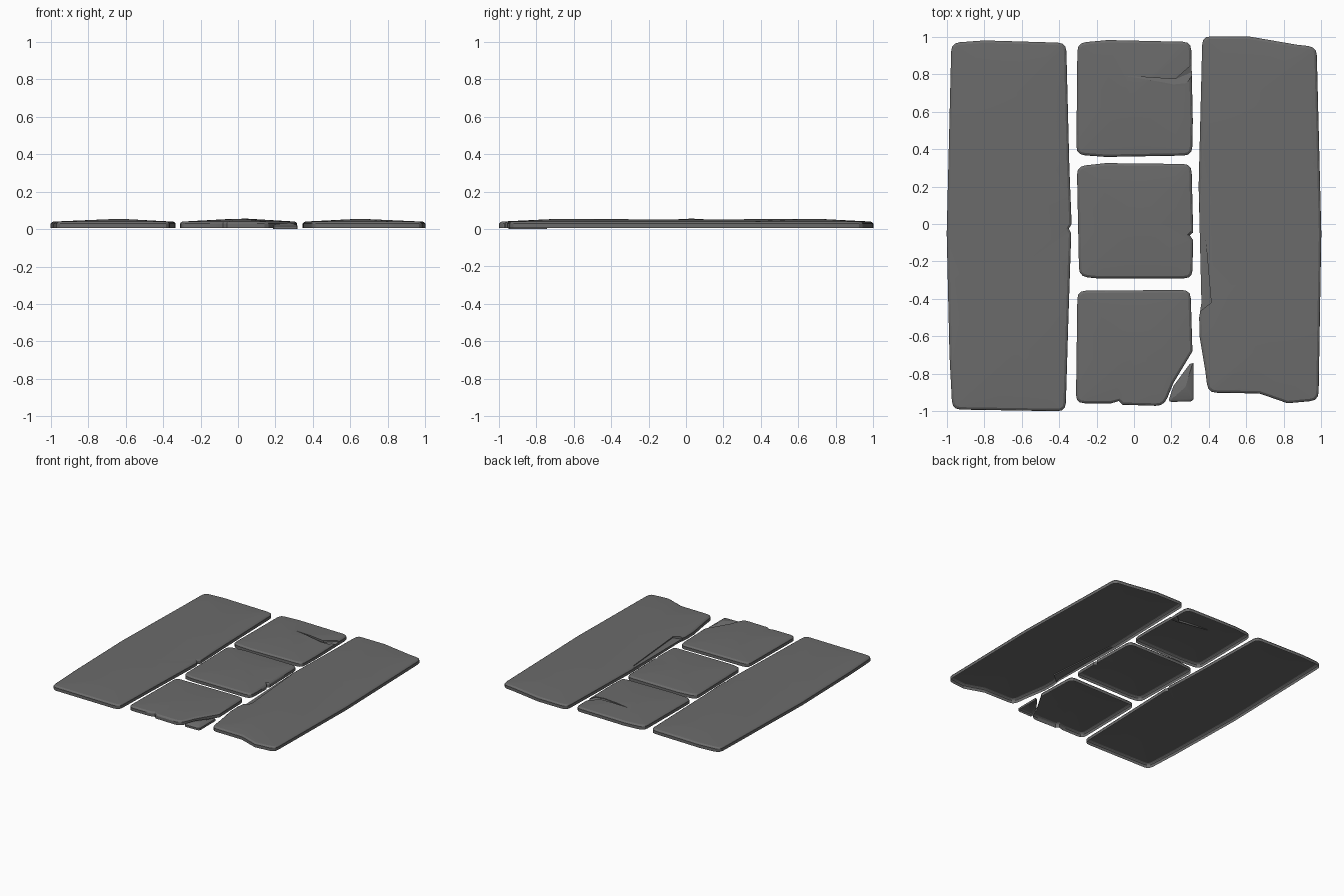
import bpy, bmesh, math
from mathutils import Vector

if "Cube" in bpy.data.objects:
    bpy.data.objects.remove(bpy.data.objects["Cube"])

stone = bpy.data.materials.new("dark_stone")
stone.diffuse_color = (0.147, 0.147, 0.147, 1)
stone.use_nodes = True
stone.node_tree.nodes["Principled BSDF"].inputs["Base Color"].default_value = stone.diffuse_color


def soften(pts, radius=0.045):
    """Round the big corners of an outline and split its long edges."""
    out, n = [], len(pts)
    for i, p in enumerate(pts):
        c = Vector(p)
        a, b = Vector(pts[i - 1]) - c, Vector(pts[(i + 1) % n]) - c
        if a.angle(b) < math.radians(125) and min(a.length, b.length) > 0.08:
            s, e = c + a.normalized() * radius, c + b.normalized() * radius
            for t in (0, 0.33, 0.67, 1):
                out.append(s * (1 - t) ** 2 + c * 2 * t * (1 - t) + e * t * t)
        else:
            out.append(c)
    res = []
    for i, p in enumerate(out):
        q = out[(i + 1) % len(out)]
        steps = max(1, math.ceil((q - p).length / 0.22))
        res += [p.lerp(q, j / steps) for j in range(steps)]
    return res


def slab(name, outline, spine, radius=0.045, z0=0.005, edge=0.035):
    """Worn stone: bevelled rim rising gently to a crown along the spine."""
    pts = soften(outline, radius)
    n = len(pts)
    normals = []
    for i in range(n):
        d = (pts[(i + 1) % n] - pts[i]).normalized() + (pts[i] - pts[i - 1]).normalized()
        normals.append(Vector((-d.y, d.x)).normalized())
    bm = bmesh.new()
    rings = []
    for inset, z in ((0, z0), (0, z0 + edge * 0.67),
                     (0.004, z0 + edge * 0.83), (0.013, z0 + edge)):
        rings.append([bm.verts.new((*(p + nor * inset), z)) for p, nor in zip(pts, normals)])
    # Every rim point runs up to its nearest crown point
    rings.append([bm.verts.new(min(spine, key=lambda s: (Vector(s[:2]) - p).length)) for p in pts])
    bm.faces.new(rings[0][::-1])
    for lo, hi in zip(rings, rings[1:]):
        for i in range(n):
            j = (i + 1) % n
            bm.faces.new((lo[i], lo[j], hi[j], hi[i]))
    bmesh.ops.remove_doubles(bm, verts=bm.verts, dist=0.0005)
    bmesh.ops.recalc_face_normals(bm, faces=bm.faces)
    return finish(name, bm)


def finish(name, bm):
    me = bpy.data.meshes.new(name)
    bm.to_mesh(me)
    bm.free()
    me.materials.append(stone)
    ob = bpy.data.objects.new(name, me)
    bpy.context.collection.objects.link(ob)
    return ob


def gouge(target, pts):
    """Cut a shallow crack; each point is x, y and the depth level."""
    bm = bmesh.new()
    low = [bm.verts.new(p) for p in pts]
    high = [bm.verts.new((x, y, 0.1)) for x, y, z in pts]
    bm.faces.new(low[::-1])
    bm.faces.new(high)
    for i in range(len(pts)):
        j = (i + 1) % len(pts)
        bm.faces.new((low[i], low[j], high[j], high[i]))
    bmesh.ops.triangulate(bm, faces=bm.faces)
    bmesh.ops.recalc_face_normals(bm, faces=bm.faces)
    cutter = finish("crack_cutter", bm)
    cutter.hide_render = True
    mod = target.modifiers.new("crack", 'BOOLEAN')
    mod.operation, mod.solver, mod.object = 'DIFFERENCE', 'EXACT', cutter
    bpy.context.view_layer.objects.active = target
    bpy.ops.object.modifier_apply(modifier=mod.name)
    bpy.data.objects.remove(cutter)


def open_bottom(ob):
    """The stones are hollow shells: drop the flat underside."""
    bm = bmesh.new()
    bm.from_mesh(ob.data)
    under = [f for f in bm.faces if f.normal.z < -0.9]
    bmesh.ops.delete(bm, geom=under, context='FACES')
    bm.to_mesh(ob.data)
    bm.free()


# Two long slabs, the right one flaked along its inner edge
ridge = ((-0.68, 0.055), (-0.25, 0.052), (0.25, 0.052), (0.7, 0.055))
left = slab("left_slab", [
    (-0.97, -0.99), (-0.365, -1.0), (-0.35, -0.5), (-0.335, -0.05), (-0.348, -0.025),
    (-0.333, 0.0), (-0.345, 0.3), (-0.362, 0.967), (-0.8, 0.98), (-0.975, 0.967),
    (-1.0, -0.05), (-0.985, -0.7)], [(-0.63, y, z) for y, z in ridge])
right = slab("right_slab", [
    (0.395, -0.90), (0.67, -0.905), (0.82, -0.957), (0.985, -0.942), (1.0, -0.05),
    (0.975, 0.945), (0.87, 0.957), (0.62, 1.0), (0.365, 1.002), (0.345, 0.2),
    (0.36, -0.42), (0.348, -0.5), (0.35, -0.6), (0.38, -0.78)],
    [(0.65, y, z) for y, z in ridge])
gouge(right, [(0.33, 0.2, 0.028), (0.33, -0.46, 0.014), (0.36, -0.46, 0.02),
              (0.412, -0.42, 0.032), (0.362, 0.15, 0.034)])

# Three middle slabs, the back one cracked
back = slab("back_square", [
    (-0.308, 0.37), (-0.15, 0.358), (0.31, 0.366), (0.314, 0.55), (0.305, 0.972),
    (-0.14, 0.982), (-0.302, 0.967)], [(-0.02, 0.68, 0.055)])
gouge(back, [(-0.04, 0.79, 0.046), (0.15, 0.757, 0.041), (0.21, 0.745, 0.038),
             (0.28, 0.752, 0.034), (0.33, 0.82, 0.022), (0.33, 0.87, 0.034),
             (0.22, 0.773, 0.028)])
middle = slab("middle_square", [
    (-0.293, -0.28), (-0.2, -0.29), (0.312, -0.29), (0.315, -0.085), (0.298, -0.06),
    (0.316, -0.045), (0.307, 0.32), (-0.15, 0.325), (-0.305, 0.308)], [(0.04, 0.03, 0.056)])
front = slab("front_square", [
    (-0.31, -0.957), (-0.12, -0.957), (-0.08, -0.945), (-0.06, -0.965), (0.16, -0.972),
    (0.21, -0.85), (0.312, -0.68), (0.302, -0.352), (-0.302, -0.356)], [(0.02, -0.65, 0.055)])

# Broken-off corner piece, sunk a little
chip = slab("broken_corner", [
    (0.182, -0.95), (0.318, -0.947), (0.318, -0.742), (0.298, -0.747), (0.21, -0.865)],
    [(0.275, -0.87, 0.035)], 0.02, 0.0, 0.025)

for ob in (left, right, back, middle, front, chip):
    open_bottom(ob)
    bpy.ops.object.select_all(action='DESELECT')
    ob.select_set(True)
    bpy.context.view_layer.objects.active = ob
    bpy.ops.object.shade_smooth_by_angle(angle=math.radians(20))
